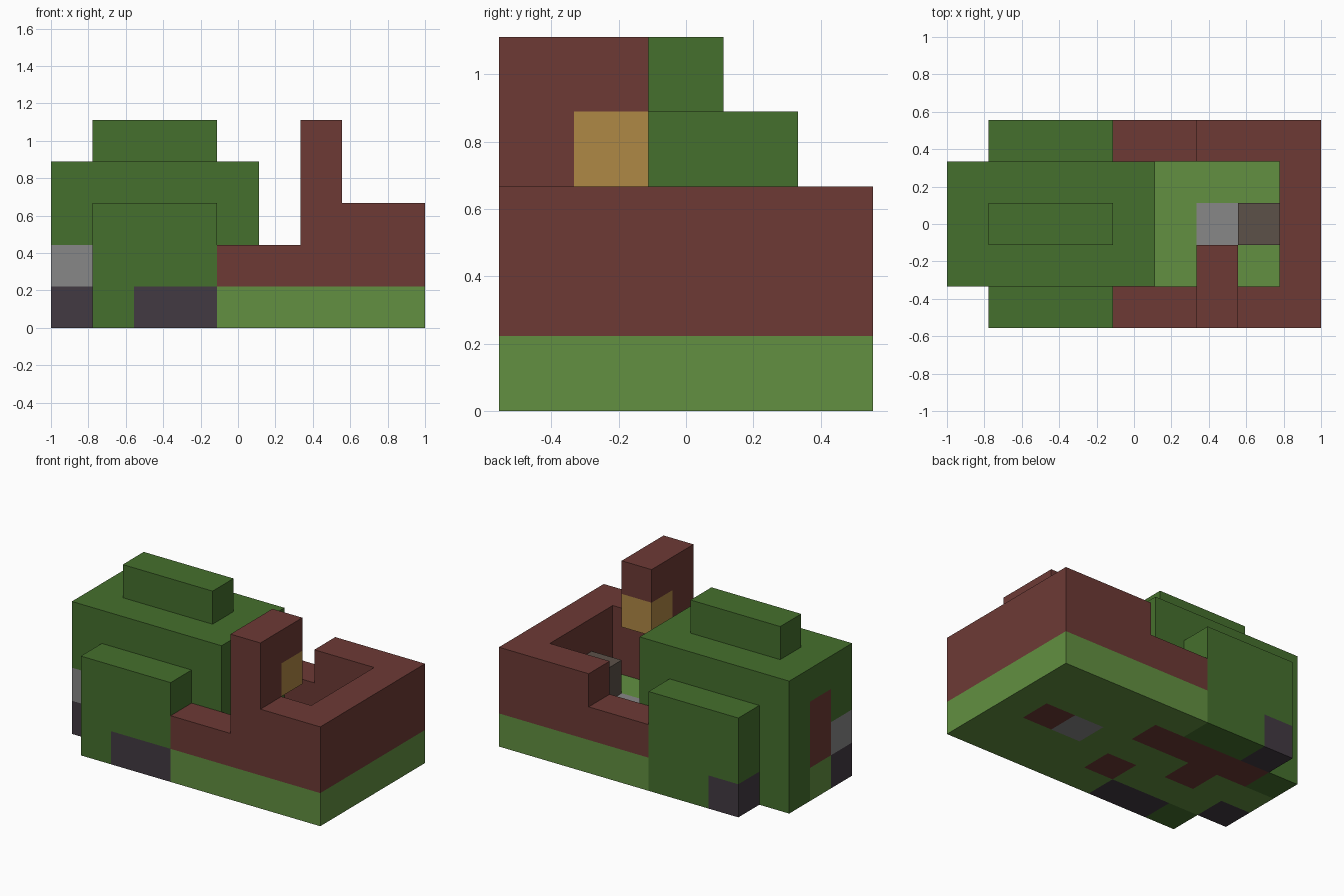
import bpy
import bmesh
from mathutils import Vector

if "Cube" in bpy.data.objects:
    bpy.data.objects.remove(bpy.data.objects["Cube"], do_unlink=True)

UNIT = 2 / 9                       # edge length of one block
ORIGIN = Vector((-1, -2.5 * UNIT, 0))


def material(name, hex_code):
    srgb = [int(hex_code[i:i + 2], 16) / 255 for i in (0, 2, 4)]
    colour = [c / 12.92 if c <= 0.04045 else ((c + 0.055) / 1.055) ** 2.4 for c in srgb]
    mat = bpy.data.materials.new(name)
    mat.use_nodes = True
    mat.diffuse_color = (*colour, 1)
    bsdf = mat.node_tree.nodes["Principled BSDF"]
    bsdf.inputs["Base Color"].default_value = (*colour, 1)
    bsdf.inputs["Roughness"].default_value = 0.9
    return mat


MATERIALS = {
    "leaf": material("dark_green", "45702D"),
    "grass": material("light_green", "629041"),
    "brick": material("red_brown", "6D3A35"),
    "stone": material("grey", "878787"),
    "slate": material("dark_purple_grey", "423A42"),
    "gold": material("gold", "AF8845"),
    "taupe": material("brown_grey", "5C5149"),
}

cells = {}                         # block position -> (part, colour)


def fill(part, colour, xs, ys, zs):
    """Fill an inclusive range of blocks; later fills replace earlier ones."""
    for x in range(xs[0], xs[-1] + 1):
        for y in range(ys[0], ys[-1] + 1):
            for z in range(zs[0], zs[-1] + 1):
                cells[x, y, z] = (part, colour)


# Floor of the whole body, with its brown and grey inlays
fill("floor", "grass", [4, 8], [0, 4], [0])
fill("floor", "grass", [0, 4], [1, 3], [0])
fill("floor", "brick", [1, 4], [3], [0])
fill("floor", "brick", [2], [2], [0])
fill("floor", "brick", [4], [1], [0])
fill("floor", "brick", [7], [2], [0])
fill("floor", "stone", [6], [2], [0])

# Cabin with end door, corner window and roof ridge
fill("cabin", "leaf", [0, 4], [1, 3], [1, 3])
fill("cabin", "leaf", [0], [3], [0])
fill("cabin", "slate", [0], [1], [0])
fill("cabin", "stone", [0], [1], [1])
fill("cabin", "brick", [0], [2], [1, 2])
fill("roof_ridge", "leaf", [1, 3], [2], [4])

# Side pods, each with dark foot blocks
for part, y, feet in (("right_pod", 0, [2, 3]), ("left_pod", 4, [1])):
    fill(part, "leaf", [1, 3], [y], [0, 2])
    fill(part, "slate", feet, [y], [0])

# Low walls around the deck, raised towards the end
for y in (0, 4):
    fill("deck_wall", "brick", [4, 8], [y], [1])
    fill("deck_wall", "brick", [6, 8], [y], [2])
fill("deck_wall", "brick", [8], [0, 4], [1, 2])

# Post with an overhanging head and gold lamp, and the deck seat
fill("post", "brick", [6], [0], [3, 4])
fill("post", "brick", [6], [1], [4])
fill("post", "gold", [6], [1], [3])
fill("seat", "taupe", [7], [2], [1])


def build(part):
    """Make one object from the exposed sides of a part's blocks."""
    bm = bmesh.new()
    verts = {}
    mine = {c: col for c, (p, col) in cells.items() if p == part}
    slots = sorted(set(mine.values()))
    for cell, colour in mine.items():
        for axis in range(3):
            for side in (0, 1):
                near = list(cell)
                near[axis] += 2 * side - 1
                if tuple(near) in cells:
                    continue
                u, v = (axis + 1) % 3, (axis + 2) % 3
                ring = []
                for du, dv in ((0, 0), (1, 0), (1, 1), (0, 1)):
                    p = list(cell)
                    p[axis] += side
                    p[u] += du
                    p[v] += dv
                    key = tuple(p)
                    if key not in verts:
                        verts[key] = bm.verts.new(ORIGIN + Vector(key) * UNIT)
                    ring.append(verts[key])
                face = bm.faces.new(ring if side else ring[::-1])
                face.material_index = slots.index(colour)
    # Merge flat areas of one colour into clean faces
    bmesh.ops.dissolve_limit(bm, angle_limit=0.01, verts=bm.verts[:],
                             edges=bm.edges[:], delimit={'MATERIAL'})
    mesh = bpy.data.meshes.new(part)
    bm.to_mesh(mesh)
    bm.free()
    for slot in slots:
        mesh.materials.append(MATERIALS[slot])
    bpy.context.collection.objects.link(bpy.data.objects.new(part, mesh))


for part_name in sorted({p for p, _ in cells.values()}):
    build(part_name)
